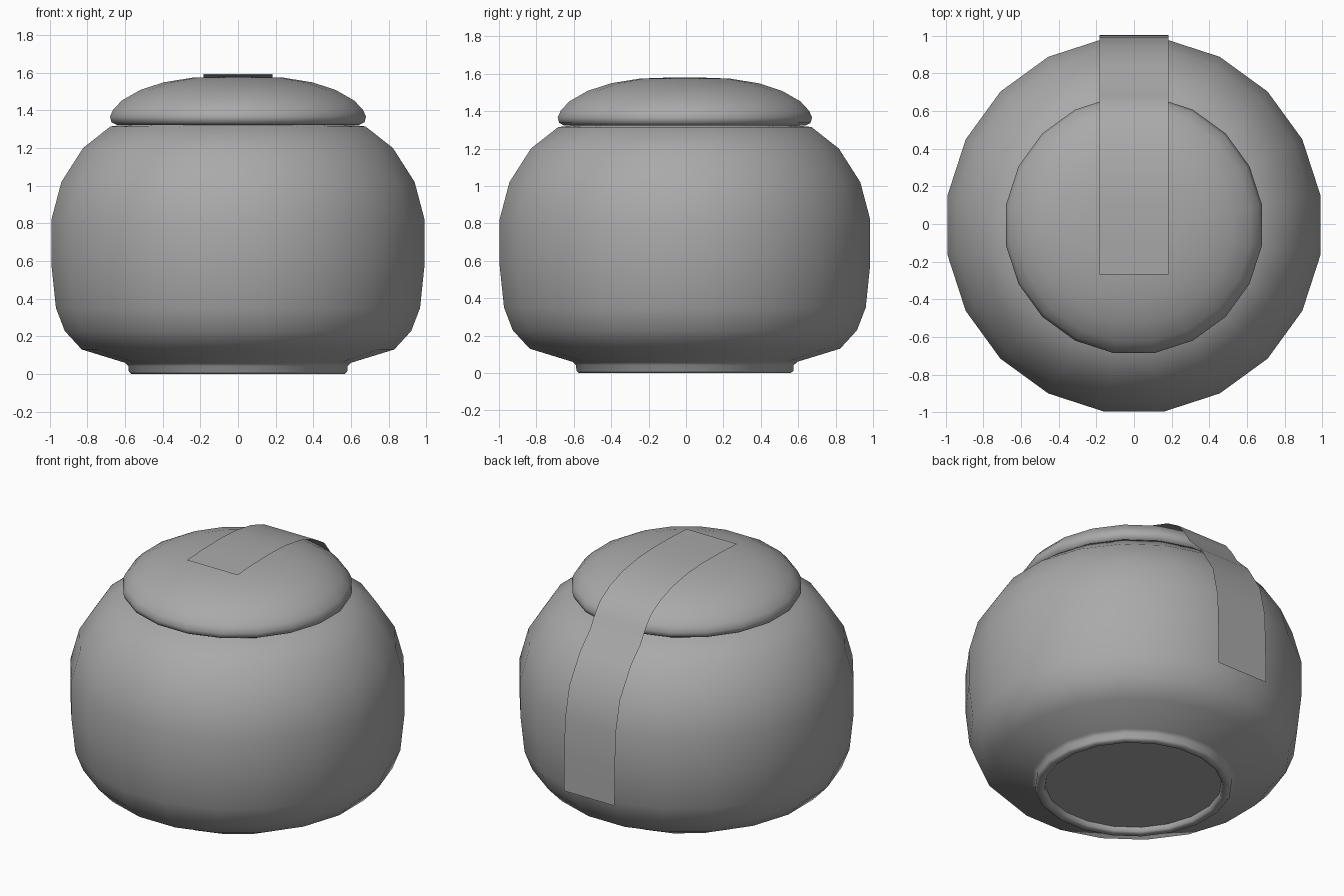
import bpy, bmesh, math

if "Cube" in bpy.data.objects:
    bpy.data.objects.remove(bpy.data.objects["Cube"])

SIDES = 20
CY = -0.006          # jar axis sits slightly forward because of the strap
APO = math.cos(math.pi / SIDES)

grey = bpy.data.materials.new("dark_grey")
grey.diffuse_color = (0.4, 0.4, 0.4, 1)
grey.use_nodes = True
grey.node_tree.nodes["Principled BSDF"].inputs["Base Color"].default_value = grey.diffuse_color


def finish(name, bm, angle):
    bmesh.ops.recalc_face_normals(bm, faces=bm.faces)
    mesh = bpy.data.meshes.new(name)
    bm.to_mesh(mesh)
    bm.free()
    mesh.materials.append(grey)
    ob = bpy.data.objects.new(name, mesh)
    bpy.context.collection.objects.link(ob)
    bpy.ops.object.select_all(action='DESELECT')
    ob.select_set(True)
    bpy.context.view_layer.objects.active = ob
    bpy.ops.object.shade_smooth_by_angle(angle=math.radians(angle))
    return ob


def lathe(name, profile, angle=50):
    """Spin (silhouette half width, z) points; both ends are capped."""
    bm = bmesh.new()
    rings = []
    for w, z in profile:
        r = w / APO
        rings.append([bm.verts.new((r * math.cos(2 * math.pi * (i + 0.5) / SIDES),
                                    CY + r * math.sin(2 * math.pi * (i + 0.5) / SIDES), z))
                      for i in range(SIDES)])
    for a, b in zip(rings, rings[1:]):
        for i in range(SIDES):
            j = (i + 1) % SIDES
            bm.faces.new((a[i], a[j], b[j], b[i]))
    bm.faces.new(rings[0])
    bm.faces.new(rings[-1])
    return finish(name, bm, angle)


# Jar body: recessed base, foot ring, belly, shoulder, neck
lathe("jar_body", [
    (0.52, 0.035), (0.525, 0.008), (0.538, 0.0), (0.567, 0.0), (0.58, 0.012), (0.582, 0.042),
    (0.602, 0.06), (0.83, 0.13), (0.92, 0.228), (0.967, 0.35), (0.991, 0.58),
    (0.991, 0.82), (0.938, 1.02), (0.823, 1.20), (0.677, 1.315), (0.61, 1.322), (0.60, 1.335)])

# Domed lid
lathe("lid", [
    (0.58, 1.321), (0.645, 1.323), (0.672, 1.337), (0.68, 1.367), (0.664, 1.402),
    (0.618, 1.452), (0.52, 1.508), (0.395, 1.549), (0.24, 1.574), (0.10, 1.579), (0.02, 1.58)])

# Thin strap draped over the lid and down the back
path = [(-0.268, 1.584), (-0.1, 1.592), (0.1, 1.594), (0.24, 1.586), (0.40, 1.56), (0.53, 1.515),
        (0.63, 1.455), (0.685, 1.385), (0.735, 1.305), (0.835, 1.205), (0.948, 1.02),
        (0.992, 0.82), (1.0, 0.58), (1.003, 0.35)]
bm = bmesh.new()
rows = [[bm.verts.new((x, y, z)) for x in (-0.184, 0.184)] for y, z in path]
for a, b in zip(rows, rows[1:]):
    bm.faces.new((a[0], a[1], b[1], b[0]))
finish("strap", bm, 60)
